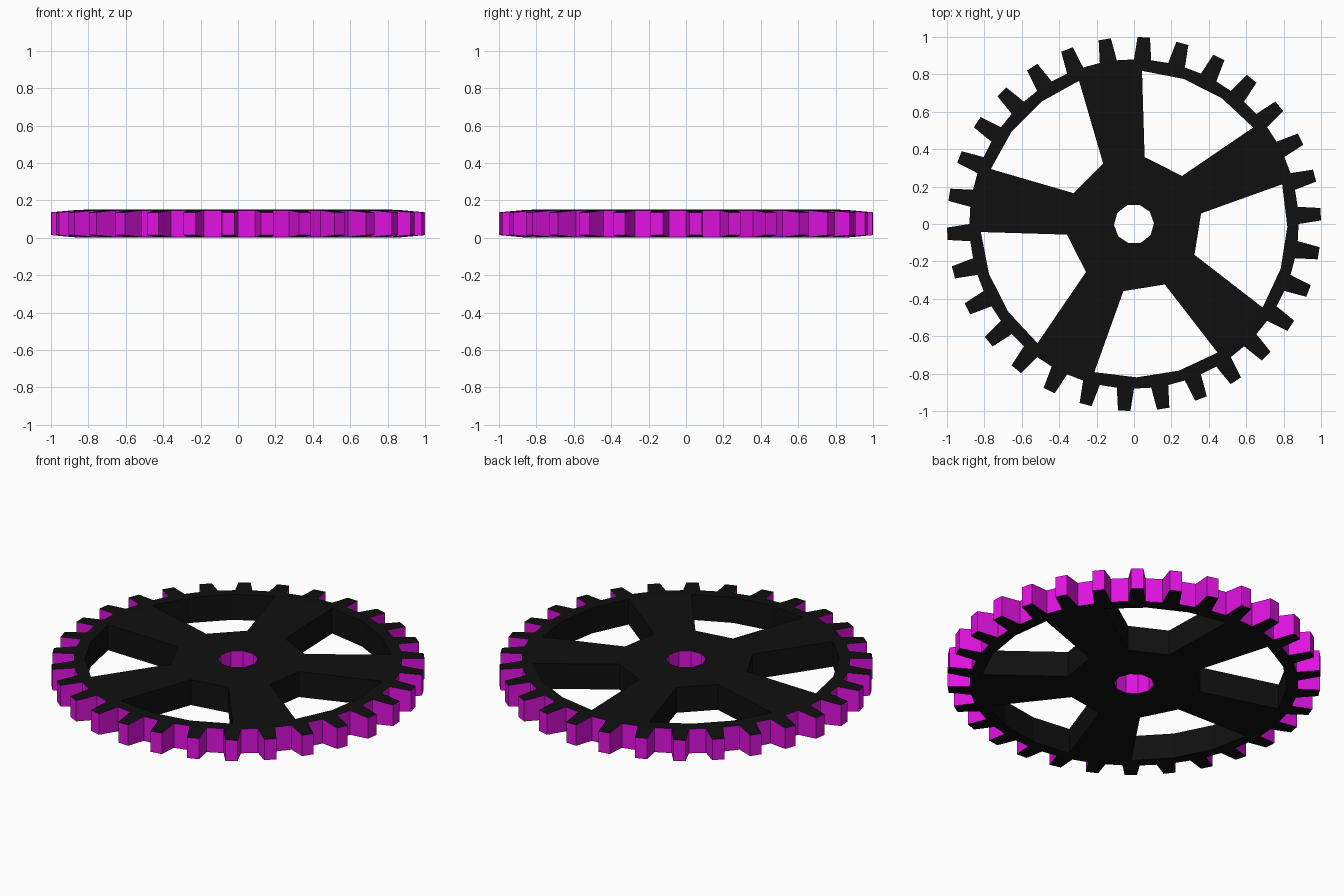
import bpy, bmesh
from math import cos, sin, radians

if "Cube" in bpy.data.objects:
    bpy.data.objects.remove(bpy.data.objects["Cube"])

H = 0.15            # thickness
RIM, ROOT, TIP = 0.82, 0.88, 1.0
DROP = {RIM: 0.0, ROOT: 0.003, TIP: 0.014}   # rim and teeth thin out towards the tips
TEETH, SPOKES = 30, 5


def material(name, rgb):
    m = bpy.data.materials.new(name)
    m.diffuse_color = (*rgb, 1)
    m.use_nodes = True
    m.node_tree.nodes["Principled BSDF"].inputs["Base Color"].default_value = m.diffuse_color
    return m


bm = bmesh.new()
cache = {}


def vert(r, a, top):
    key = (r, round(a % 360, 3), top)
    if key not in cache:
        d = DROP.get(r, 0.0)
        cache[key] = bm.verts.new((r * cos(radians(a)), r * sin(radians(a)), H - d if top else d))
    return cache[key]


def walls(points, mat, closed=True):
    n = len(points)
    for i in range(n if closed else n - 1):
        p, q = points[i], points[(i + 1) % n]
        f = bm.faces.new((vert(*p, 0), vert(*q, 0), vert(*q, 1), vert(*p, 1)))
        f.material_index = mat


def fill(outer, inner):
    # flat top and bottom faces between two closed outlines
    for top in (0, 1):
        edges = []
        for loop in (outer, inner):
            for i in range(len(loop)):
                pair = [vert(*loop[i], top), vert(*loop[(i + 1) % len(loop)], top)]
                edges.append(bm.edges.get(pair) or bm.edges.new(pair))
        bmesh.ops.triangle_fill(bm, use_beauty=True, edges=edges, normal=(0, 0, 1 if top else -1))


# axle hole
hole = [(0.107, 2 + 36 * k) for k in range(10)]
walls(hole, 1)

# windows between the spokes, and the outline of hub plus spokes
web, rim_inner = [], []
for k in range(SPOKES):
    c = 63 + 72 * k
    arc = [(RIM, c + d) for d in (-24, -8, 8, 24)]
    hub = [(0.363, c - 18), (0.363, c + 18)]
    walls(arc + hub[::-1], 0)
    web += [arc[0], hub[0], hub[1], arc[3]]
    rim_inner += arc
fill(web, hole)

# rim and tapered teeth
root = []
for k in range(TEETH):
    c = 3 + 12 * k
    tooth = [(ROOT, c - 3), (TIP, c - 1.9), (TIP, c + 1.9), (ROOT, c + 3)]
    root += [tooth[0], tooth[3]]
    walls(tooth + [(ROOT, c + 9)], 1, closed=False)
    for top in (0, 1):
        bm.faces.new([vert(*p, top) for p in tooth])
fill(root, rim_inner)

bmesh.ops.recalc_face_normals(bm, faces=bm.faces)
mesh = bpy.data.meshes.new("gear_wheel")
bm.to_mesh(mesh)
bm.free()
mesh.materials.append(material("black", (0.005, 0.005, 0.005)))
mesh.materials.append(material("magenta", (0.75, 0.006, 0.75)))
bpy.context.collection.objects.link(bpy.data.objects.new("gear_wheel", mesh))
